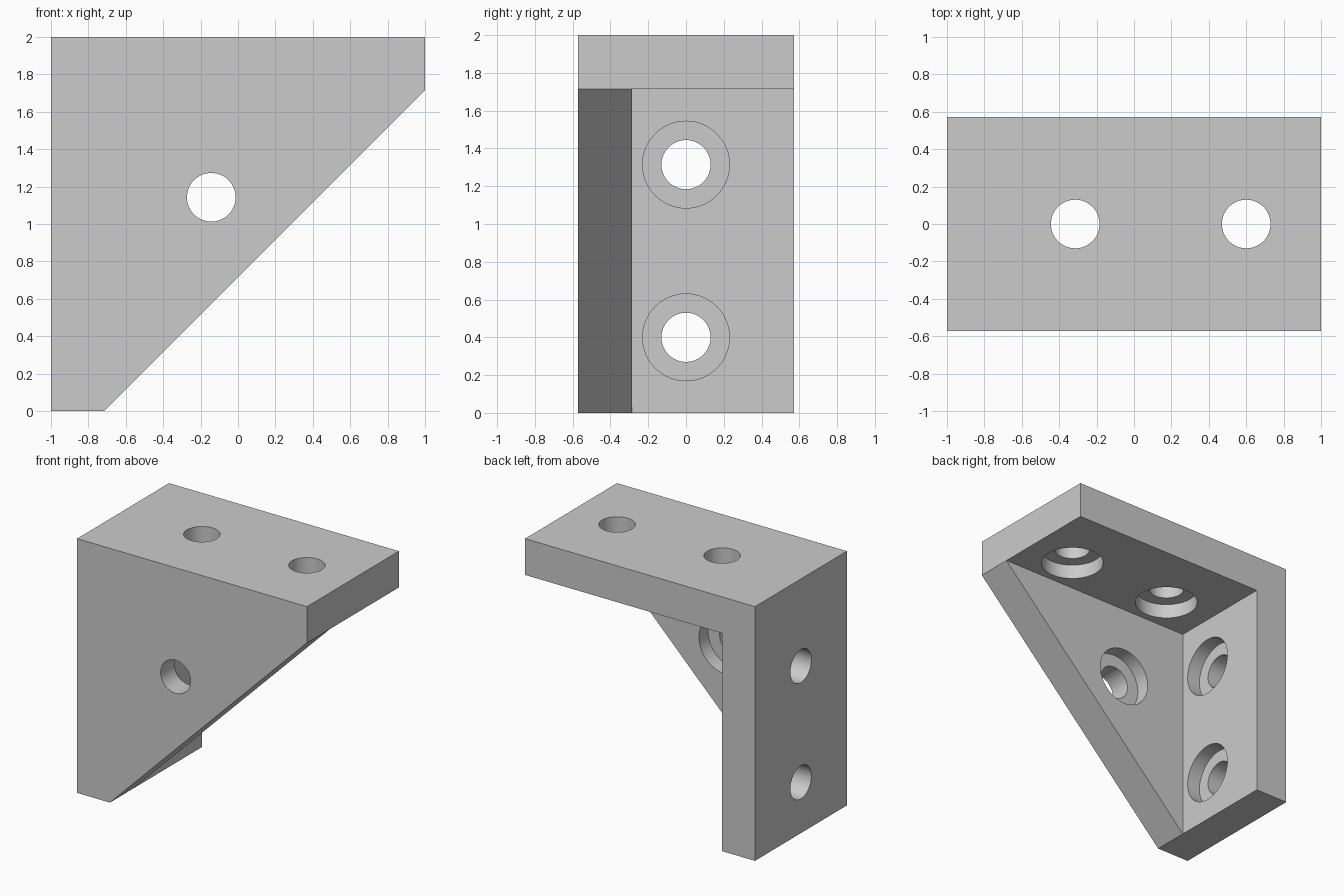
import bpy, bmesh, math
from mathutils import Matrix, Vector

if "Cube" in bpy.data.objects:
    bpy.data.objects.remove(bpy.data.objects["Cube"], do_unlink=True)

UNIT = 2 / 7            # wall thickness
HALF_W = 2 * UNIT       # half the bracket width
BORE_R, SINK_R, SINK_DEPTH = 0.13, 0.23, 0.4 * UNIT
INNER_X, INNER_Y, INNER_Z = -1 + UNIT, -HALF_W + UNIT, 2 - UNIT

grey = bpy.data.materials.new("light_grey")
grey.use_nodes = True
colour = (0.6, 0.6, 0.6, 1)
grey.diffuse_color = colour
grey.node_tree.nodes["Principled BSDF"].inputs["Base Color"].default_value = colour


def make_object(name, bm):
    bmesh.ops.recalc_face_normals(bm, faces=bm.faces)
    mesh = bpy.data.meshes.new(name)
    bm.to_mesh(mesh)
    bm.free()
    mesh.materials.append(grey)
    obj = bpy.data.objects.new(name, mesh)
    bpy.context.collection.objects.link(obj)
    return obj


def prism(name, profile, y0, y1):
    """Extrude an x-z profile along y."""
    bm = bmesh.new()
    face = bm.faces.new([bm.verts.new((x, y0, z)) for x, z in profile])
    moved = bmesh.ops.extrude_face_region(bm, geom=[face])["geom"]
    bmesh.ops.translate(bm, vec=(0, y1 - y0, 0),
                        verts=[v for v in moved if isinstance(v, bmesh.types.BMVert)])
    return make_object(name, bm)


def cylinder(name, radius, start, end):
    start, end = Vector(start), Vector(end)
    axis = end - start
    bm = bmesh.new()
    turn = axis.to_track_quat("Z", "Y").to_matrix().to_4x4()
    bmesh.ops.create_cone(bm, cap_ends=True, segments=64, radius1=radius, radius2=radius,
                          depth=axis.length,
                          matrix=Matrix.Translation((start + end) / 2) @ turn)
    return make_object(name, bm)


def cut(target, cutter):
    cutter.hide_render = True
    mod = target.modifiers.new("cut", "BOOLEAN")
    mod.operation, mod.solver, mod.object = "DIFFERENCE", "EXACT", cutter
    bpy.context.view_layer.objects.active = target
    bpy.ops.object.modifier_apply(modifier=mod.name)
    bpy.data.objects.remove(cutter, do_unlink=True)


def screw_hole(target, centre, inward):
    """Through bore with a counterbore, centred on an inner wall face."""
    c, n = Vector(centre), Vector(inward)
    cut(target, cylinder("bore", BORE_R, c + n * 0.1, c - n * 0.4))
    cut(target, cylinder("counterbore", SINK_R, c + n * 0.1, c - n * SINK_DEPTH))


# Solid gusset block, hollowed to leave back plate, top plate and side web
bracket = prism("corner_bracket",
                [(-1, 0), (INNER_X, 0), (1, INNER_Z), (1, 2), (-1, 2)], -HALF_W, HALF_W)
cut(bracket, prism("pocket",
                   [(INNER_X, -1), (2, -1), (2, INNER_Z), (INNER_X, INNER_Z)], INNER_Y, 1))

# Two screw holes in each plate, one in the web
for offset in (2.4, 5.6):
    screw_hole(bracket, (-1 + offset * UNIT, 0, INNER_Z), (0, 0, -1))
    screw_hole(bracket, (INNER_X, 0, 2 - offset * UNIT), (1, 0, 0))
screw_hole(bracket, (-1 + 3 * UNIT, INNER_Y, 2 - 3 * UNIT), (0, 1, 0))

# Smooth hole walls, sharp edges elsewhere
bpy.ops.object.select_all(action="DESELECT")
bracket.select_set(True)
bpy.context.view_layer.objects.active = bracket
bpy.ops.object.shade_smooth_by_angle(angle=math.radians(30))
